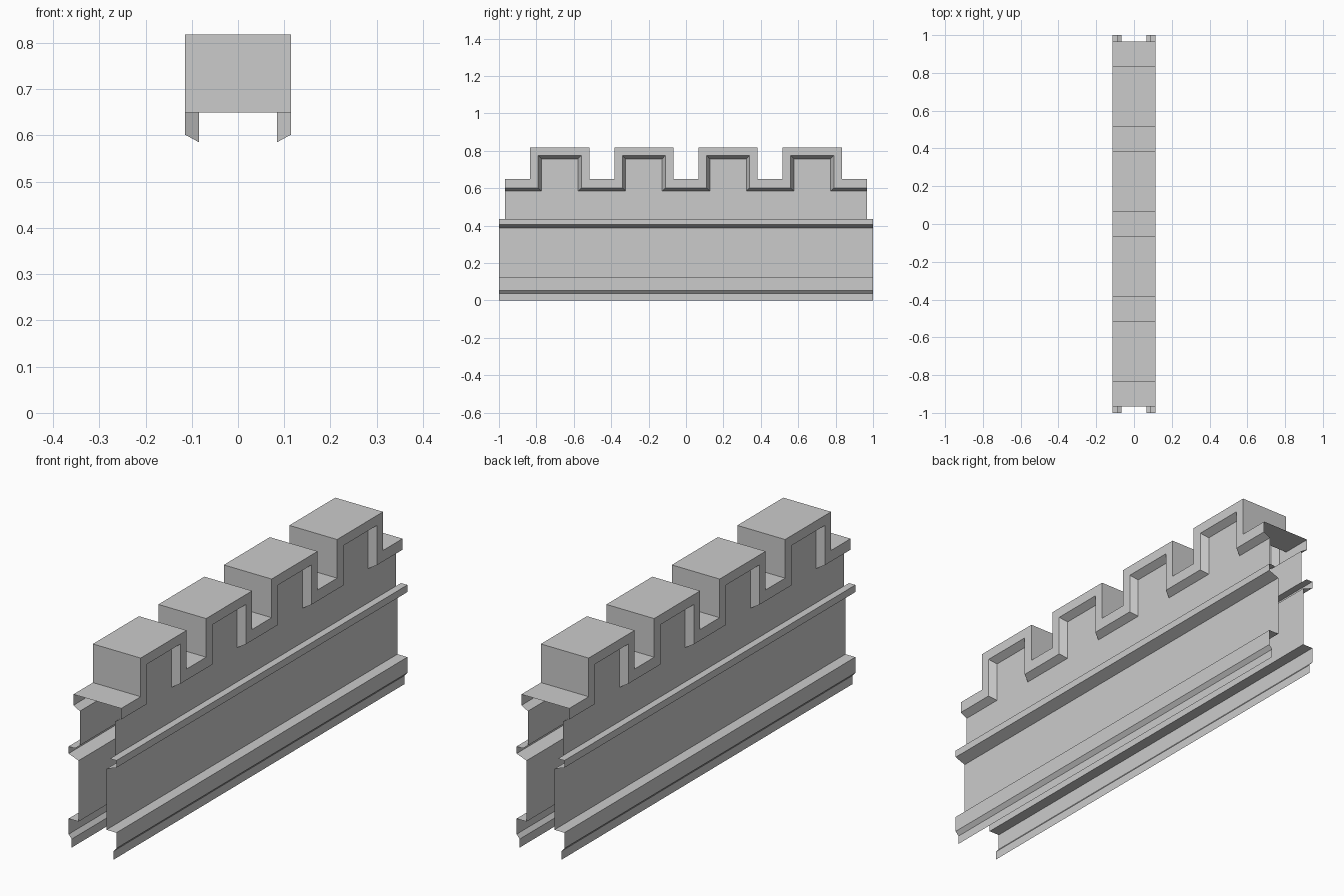
import bpy

cube = bpy.data.objects.get("Cube")
if cube:
    bpy.data.objects.remove(cube, do_unlink=True)

stone = bpy.data.materials.new("stone_grey")
stone.use_nodes = True
GREY = (0.6, 0.6, 0.6, 1)
stone.diffuse_color = GREY
stone.node_tree.nodes["Principled BSDF"].inputs["Base Color"].default_value = GREY

OUT, WALL, LOWER, FOOT = 0.115, 0.084, 0.067, 0.10   # sheet distances from the middle
END, UPPER_END = 1.0, 0.967                          # half lengths
LEDGE = 0.436                                        # top of the middle ledge
CENTRES = [-0.675, -0.225, 0.225, 0.675]             # merlons


def make(name, verts, faces, mirror=True):
    mesh = bpy.data.meshes.new(name)
    mesh.from_pydata(verts, [], faces)
    mesh.materials.append(stone)
    obj = bpy.data.objects.new(name, mesh)
    bpy.context.collection.objects.link(obj)
    if mirror:
        obj.modifiers.new("other_side", "MIRROR")
    return obj


def loft(name, rails, mirror=True):
    """Skin a sheet between successive rails of equal length."""
    n = len(rails[0])
    verts = [p for rail in rails for p in rail]
    faces = [(r * n + i, r * n + i + 1, (r + 1) * n + i + 1, (r + 1) * n + i)
             for r in range(len(rails) - 1) for i in range(n - 1)]
    return make(name, verts, faces, mirror)


def battlement(x, inset, low, high):
    """Stepped outline along the wall; inset narrows each merlon."""
    half = 0.158 - inset
    path = [(x, -UPPER_END, low)]
    for c in CENTRES:
        path += [(x, c - half, low), (x, c - half, high),
                 (x, c + half, high), (x, c + half, low)]
    return path + [(x, UPPER_END, low)]


# Lower wall with its foot, base ledge and middle ledge
profile = [(FOOT, 0), (FOOT, 0.037), (OUT, 0.054), (OUT, 0.122), (LOWER, 0.122),
           (LOWER, 0.387), (OUT, 0.405), (OUT, LEDGE), (WALL, LEDGE)]
loft("lower_wall", [[(x, -END, z), (x, END, z)] for x, z in profile])

# Battlement trim: chamfered underside and flat band
inner = battlement(WALL, 0.06, 0.585, 0.757)
middle = battlement(OUT, 0.043, 0.602, 0.775)
outer = battlement(OUT, 0, 0.65, 0.818)
loft("battlement_trim", [inner, middle, outer])

# Upper wall filling the merlons behind the trim
wall = [(WALL, -UPPER_END, LEDGE), (WALL, UPPER_END, LEDGE)] + inner[::-1]
make("upper_wall", wall, [tuple(range(len(wall)))])

# Stepped top surface spanning both sides
loft("battlement_top", [outer, [(-x, y, z) for x, y, z in outer]], mirror=False)
